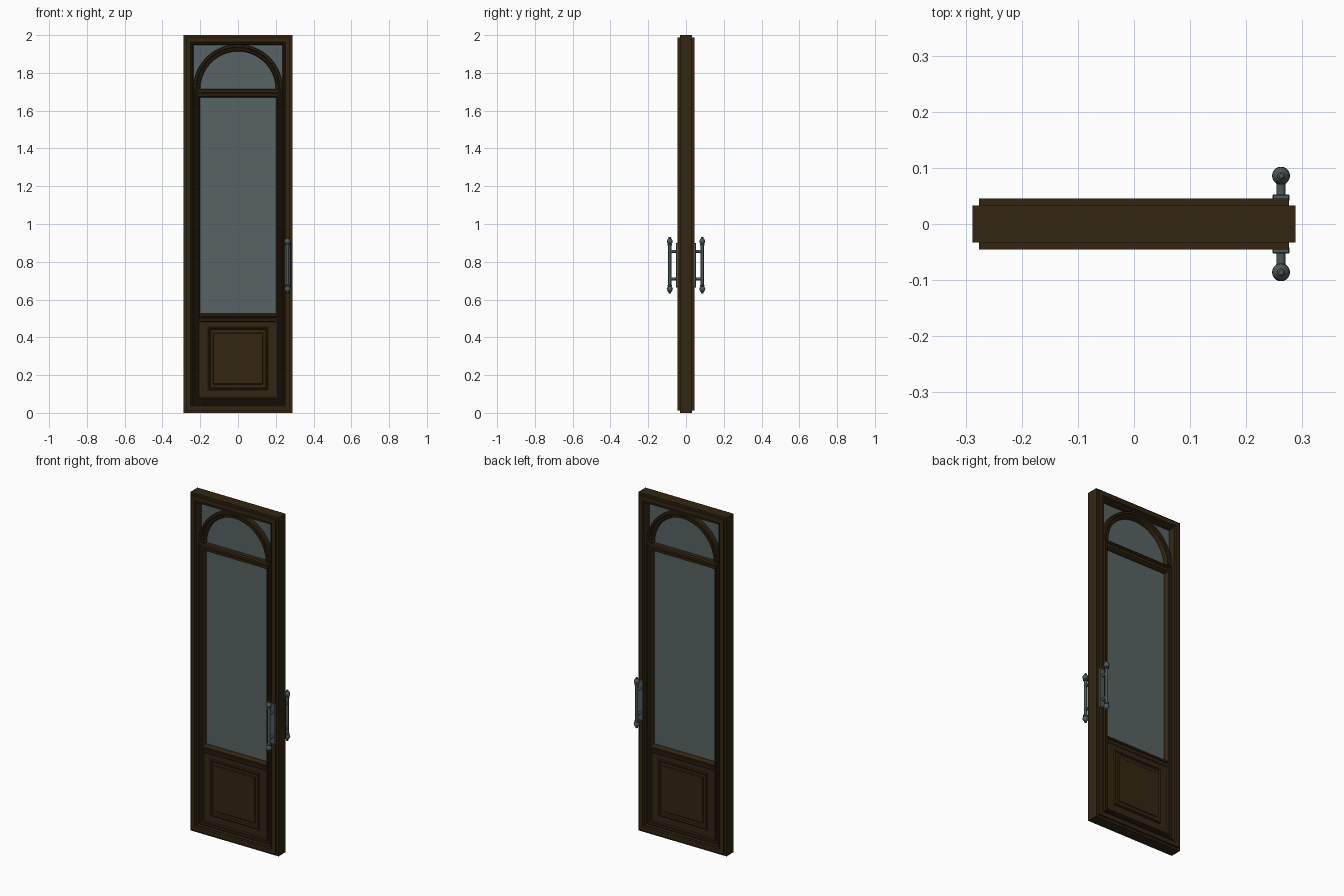
import bpy, bmesh, math
from mathutils import Matrix, Vector

if "Cube" in bpy.data.objects:
    bpy.data.objects.remove(bpy.data.objects["Cube"])


def material(name, rgb):
    m = bpy.data.materials.new(name)
    m.diffuse_color = (*rgb, 1)
    m.use_nodes = True
    m.node_tree.nodes["Principled BSDF"].inputs["Base Color"].default_value = m.diffuse_color
    return m


WOOD = material("dark wood", (0.033, 0.019, 0.006))
GLASS = material("smoky glass", (0.095, 0.125, 0.125))
METAL = material("grey metal", (0.075, 0.1, 0.1))


def finish(name, bm, mat, smooth=False):
    bmesh.ops.recalc_face_normals(bm, faces=bm.faces)
    me = bpy.data.meshes.new(name)
    bm.to_mesh(me)
    bm.free()
    me.materials.append(mat)
    ob = bpy.data.objects.new(name, me)
    bpy.context.collection.objects.link(ob)
    if smooth:
        bpy.ops.object.select_all(action='DESELECT')
        bpy.context.view_layer.objects.active = ob
        ob.select_set(True)
        bpy.ops.object.shade_smooth_by_angle(angle=math.radians(35))
    return ob


def loft(name, rings, closed, mat, smooth=False):
    """Skin a list of closed cross-sections."""
    bm = bmesh.new()
    vs = [[bm.verts.new(p) for p in r] for r in rings]
    n, m = len(vs), len(vs[0])
    for i in range(n if closed else n - 1):
        a, b = vs[i], vs[(i + 1) % n]
        for j in range(m):
            k = (j + 1) % m
            bm.faces.new((a[j], a[k], b[k], b[j]))
    if not closed:
        bm.faces.new(vs[0])
        bm.faces.new(vs[-1])
    return finish(name, bm, mat, smooth)


def both_sides(half):
    """Mirror a half profile (inset, depth) from front to back."""
    return [(d, -y) for d, y in half] + [(d, y) for d, y in reversed(half)]


def rect_frame(name, hx, z0, z1, half):
    prof = both_sides(half)
    corners = [(-1, z0, 1), (1, z0, 1), (1, z1, -1), (-1, z1, -1)]
    rings = [[(sx * (hx - d), y, z + sz * d) for d, y in prof] for sx, z, sz in corners]
    return loft(name, rings, True, WOOD)


def bar(name, hx, z0, half):
    prof = both_sides(half)
    return loft(name, [[(x, y, z0 + d) for d, y in prof] for x in (-hx, hx)], False, WOOD)


def box(name, c, s, mat, bevel=0):
    bm = bmesh.new()
    bmesh.ops.create_cube(bm, size=1, matrix=Matrix.Translation(c) @ Matrix.Diagonal((*s, 1)))
    if bevel:
        bmesh.ops.bevel(bm, geom=bm.edges[:], offset=bevel, segments=1, affect='EDGES')
    return finish(name, bm, mat)


# outer frame with stepped edges
rect_frame("outer_frame", 0.288, 0, 2, [
    (0, .033), (.012, .033), (.012, .045), (.036, .045), (.040, .038),
    (.044, .038), (.047, .042), (.050, .038), (.053, .030)])

# inner moulding around the main opening and lower panel
rect_frame("inner_moulding", 0.237, 0.049, 1.715, [
    (0, .030), (.006, .036), (.011, .036), (.014, .029),
    (.020, .029), (.023, .033), (.028, .033), (.035, .020)])

# transom and middle rail
rail = [(0, .020), (.008, .034), (.019, .034), (.0225, .029), (.026, .034), (.037, .034), (.045, .020)]
bar("transom_rail", 0.215, 1.67, rail)
bar("middle_rail", 0.205, 0.482, [(0, .026), (.005, .031), (.016, .031), (.019, .026),
                                 (.024, .026), (.027, .034), (.036, .034), (.043, .020)])

# lower panel with raised moulding and field
box("lower_panel", (0, 0, 0.285), (0.42, 0.052, 0.43), WOOD)
rect_frame("panel_moulding", 0.16, 0.12, 0.455, [
    (0, .020), (0, .028), (.004, .033), (.009, .033), (.014, .027), (.014, .020)])
box("panel_field", (0, 0, 0.2875), (0.27, 0.060, 0.277), WOOD, 0.006)

# arch
arch = both_sides([(0.237, .020), (.237, .030), (.233, .035), (.224, .035), (.220, .029),
                   (.216, .029), (.212, .033), (.205, .033), (.200, .020)])
N = 40
loft("arch", [[(r * math.cos(math.pi * i / N), y, 1.714 + r * math.sin(math.pi * i / N))
               for r, y in arch] for i in range(N + 1)], False, WOOD, True)

# glass
box("glass_pane", (0, 0, 1.235), (0.476, 0.012, 1.45), GLASS)

# pull handles, front and back
HX, HY, HZ = 0.262, 0.086, 0.782
half = [(.008, 0), (.008, .103), (.013, .105), (.013, .110), (.009, .113), (.014, .118),
        (.016, .125), (.015, .132), (.010, .139), (.007, .142), (.007, .147), (.004, .150)]
turned = [(r, -z) for r, z in reversed(half[1:])] + half[1:]
S = 20
for side, s in (("front", -1), ("back", 1)):
    loft(side + "_handle_bar",
         [[(HX + r * math.cos(2 * math.pi * k / S), s * HY + r * math.sin(2 * math.pi * k / S), HZ + z)
           for k in range(S)] for r, z in turned], False, METAL, True)
    box(side + "_handle_plate", (HX, s * 0.047, HZ), (0.031, 0.012, 0.236), METAL, 0.002)
    for level, z in (("lower", 0.710), ("upper", 0.855)):
        bm = bmesh.new()
        bmesh.ops.create_cone(bm, cap_ends=True, segments=16, radius1=.008, radius2=.008, depth=.04,
                              matrix=Matrix.Translation((HX, s * 0.066, z)) @ Matrix.Rotation(math.pi / 2, 4, 'X'))
        finish(f"{side}_{level}_handle_post", bm, METAL, True)
